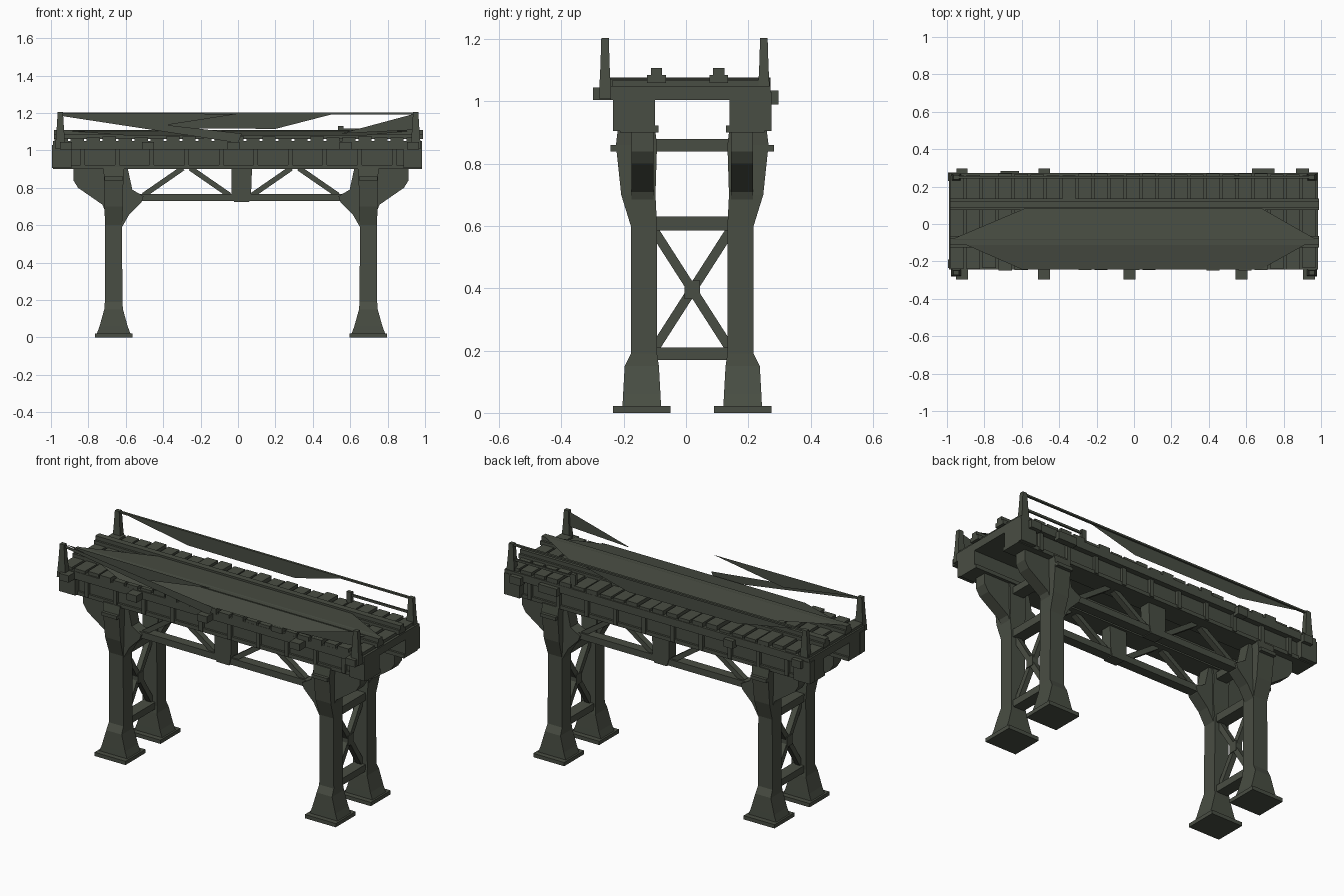
import bpy, bmesh, math, random
from mathutils import Vector

if "Cube" in bpy.data.objects:
    bpy.data.objects.remove(bpy.data.objects["Cube"])

random.seed(4)
mat = bpy.data.materials.new("weathered olive steel")
mat.diffuse_color = (0.066, 0.075, 0.056, 1)
mat.use_nodes = True
mat.node_tree.nodes["Principled BSDF"].inputs["Base Color"].default_value = mat.diffuse_color
YC = 0.02                      # centre line between the two girders
LEGX = (-0.665, 0.697)


def finish(name, bm, fix=True):
    if fix:
        bmesh.ops.recalc_face_normals(bm, faces=bm.faces)
    me = bpy.data.meshes.new(name)
    bm.to_mesh(me)
    bm.free()
    me.materials.append(mat)
    ob = bpy.data.objects.new(name, me)
    bpy.context.collection.objects.link(ob)
    return ob


def loft(bm, rings):
    """Rings of (z, cx, hx, cy, hy) joined into a closed square tube."""
    prev = None
    for z, cx, hx, cy, hy in rings:
        cur = [bm.verts.new((cx + sx * hx, cy + sy * hy, z))
               for sx, sy in ((-1, -1), (1, -1), (1, 1), (-1, 1))]
        if prev:
            for i in range(4):
                j = (i + 1) % 4
                bm.faces.new((prev[i], prev[j], cur[j], cur[i]))
        else:
            bm.faces.new(cur[::-1])
        prev = cur
    bm.faces.new(prev)


def box(bm, x0, x1, y0, y1, z0, z1):
    c = ((x0 + x1) / 2, (x1 - x0) / 2, (y0 + y1) / 2, (y1 - y0) / 2)
    loft(bm, [(z0, *c), (z1, *c)])


def prism(bm, pts, y0, y1):
    """Extrude an (x, z) outline along y."""
    a = [bm.verts.new((x, y0, z)) for x, z in pts]
    b = [bm.verts.new((x, y1, z)) for x, z in pts]
    bm.faces.new(a)
    bm.faces.new(b[::-1])
    for i in range(len(pts)):
        j = (i + 1) % len(pts)
        bm.faces.new((a[j], a[i], b[i], b[j]))


def bar(bm, p, q, w, d):
    """Square bar from p to q; w is in the plane of the truss, d across it."""
    p, q = Vector(p), Vector(q)
    t = (q - p).normalized()
    across = Vector((0, 1, 0)) if abs(t.y) < 1e-4 else Vector((1, 0, 0))
    n = t.cross(across).normalized()
    ends = []
    for c in (p, q):
        ends.append([bm.verts.new(c + n * a * w / 2 + across * b * d / 2)
                     for a, b in ((-1, -1), (1, -1), (1, 1), (-1, 1))])
    bm.faces.new(ends[0][::-1])
    bm.faces.new(ends[1])
    for i in range(4):
        j = (i + 1) % 4
        bm.faces.new((ends[0][i], ends[0][j], ends[1][j], ends[1][i]))


# Four legs: base plate, flared foot, shaft and head with brackets
for cx, sx in zip(LEGX, (-1, 1)):
    for s, side in ((-1, "front"), (1, "back")):
        cy = YC + s * 0.155
        tag = side + ("_left" if sx < 0 else "_right")
        bm = bmesh.new()
        yb = cy + s * 0.007
        box(bm, cx - 0.1, cx + 0.1, yb - 0.092, yb + 0.092, 0, 0.022)
        loft(bm, [(0.02, cx, 0.09, yb, 0.062), (0.06, cx, 0.075, yb, 0.06),
                  (0.15, cx, 0.05, yb, 0.055), (0.19, cx, 0.047, cy, 0.042),
                  (0.60, cx, 0.045, cy, 0.042), (0.70, cx, 0.05, cy + s * 0.018, 0.055),
                  (0.86, cx, 0.052, cy + s * 0.024, 0.066), (0.91, cx, 0.055, cy + s * 0.024, 0.06)])
        finish("leg_" + tag, bm)
        bm = bmesh.new()
        prism(bm, [(cx + sx * a, z) for a, z in (
            (0.03, 0.64), (0.06, 0.71), (0.19, 0.80), (0.215, 0.84), (0.215, 0.905),
            (-0.075, 0.905), (-0.10, 0.79), (-0.16, 0.755), (-0.15, 0.725),
            (-0.085, 0.66), (-0.045, 0.59))], cy + s * 0.005 - 0.035, cy + s * 0.005 + 0.035)
        yo = sorted((cy + s * 0.08, cy + s * 0.108))
        box(bm, cx - 0.05, cx + 0.05, *yo, 0.84, 0.86)
        finish("head_bracket_" + tag, bm)
    # Cross beams and X brace between the pair of legs
    bm = bmesh.new()
    ya, yb = YC - 0.125, YC + 0.125
    for z0, z1 in ((0.17, 0.21), (0.585, 0.63), (0.84, 0.88)):
        box(bm, cx - 0.035, cx + 0.035, ya, yb, z0, z1)
    bar(bm, (cx, ya, 0.20), (cx, yb, 0.59), 0.03, 0.03)
    bar(bm, (cx, ya, 0.59), (cx, yb, 0.20), 0.03, 0.034)
    box(bm, cx - 0.02, cx + 0.02, YC - 0.025, YC + 0.025, 0.365, 0.425)
    finish("cross_brace_" + ("left" if sx < 0 else "right"), bm)

# Two long girders with stiffeners, and trusses below them
for s, side in ((-1, "front"), (1, "back")):
    bm = bmesh.new()
    cy = YC + s * 0.17
    box(bm, -0.99, 0.985, cy - 0.05, cy + 0.05, 0.905, 1.045)
    box(bm, -0.99, 0.985, cy - 0.062, cy + 0.062, 0.90, 0.922)
    yo = sorted((cy + s * 0.04, cy + s * 0.068))
    for i in range(10):
        x = -0.83 + i * 0.185
        box(bm, x - 0.012, x + 0.012, *yo, 0.905, 1.03)
    yo = sorted((cy + s * 0.04, cy + s * 0.085))
    for x0, x1 in ((-0.995, -0.89), (0.885, 0.985)):
        box(bm, x0, x1, *yo, 0.905, 1.03)
    finish("girder_" + side, bm)
    bm = bmesh.new()
    ty = YC + s * 0.155
    box(bm, -0.58, 0.61, ty - 0.028, ty + 0.028, 0.73, 0.768)
    for m in (-1, 1):
        bar(bm, (0.015 + m * 0.31, ty, 0.905), (0.015 + m * 0.52, ty, 0.76), 0.028, 0.035)
        bar(bm, (0.015 + m * 0.27, ty, 0.905), (0.015 + m * 0.06, ty, 0.76), 0.028, 0.035)
    prism(bm, [(-0.035, 0.905), (-0.035, 0.77), (-0.02, 0.725), (0.06, 0.725),
               (0.07, 0.77), (0.075, 0.905)], ty - 0.033, ty + 0.033)
    finish("truss_" + side, bm)

# Deck slab and sleepers
bm = bmesh.new()
box(bm, -0.99, 0.985, YC - 0.262, YC + 0.252, 1.005, 1.05)
finish("deck", bm)
bm = bmesh.new()
for i in range(23):
    x = -0.945 + i * 0.0855
    e = random.uniform(-0.012, 0.004)
    box(bm, x - 0.035, x + 0.035, -0.245 - e, 0.268 + e, 1.045, 1.07 + random.uniform(-0.006, 0.008))
finish("sleepers", bm)

# Rails
bm = bmesh.new()
for y in (-0.095, 0.105):
    box(bm, -0.985, 0.99, y - 0.03, y + 0.03, 1.06, 1.085)
    box(bm, -0.985, 0.99, y - 0.018, y + 0.018, 1.08, 1.108)
finish("rails", bm)

# Tapered cover sheet over the track
bm = bmesh.new()
a, b = [bm.verts.new((x, -0.08, 1.109)) for x in (-0.97, 0.97)]
lo = [bm.verts.new((x, -0.242, 1.08)) for x in (-0.6, 0.68)]
hi = [bm.verts.new((x, 0.085, 1.098)) for x in (-0.58, 0.68)]
bm.faces.new((a, lo[0], lo[1], b))
bm.faces.new((a, b, hi[1], hi[0]))
finish("track_cover", bm, False)

# Side brackets on the deck edge
bm = bmesh.new()
for x in (-0.92, -0.48, -0.025, 0.575, 0.935):
    box(bm, x - 0.032, x + 0.032, -0.298, -0.235, 1.005, 1.045)
for x, h in ((-0.92, 0.03), (-0.48, 0.03), (0.69, 0.06), (0.9, 0.035)):
    box(bm, x - h, x + h, 0.26, 0.297, 0.99, 1.035)
finish("deck_brackets", bm)

# Railing posts and the back top rail
bm = bmesh.new()
for x in (-0.95, 0.95):
    for y in (-0.26, 0.25):
        loft(bm, [(1.01, x, 0.028, y, 0.02), (1.11, x, 0.02, y, 0.015), (1.204, x, 0.014, y, 0.012)])
box(bm, 0.535, 0.565, 0.24, 0.26, 1.04, 1.13)
box(bm, -0.95, 0.95, 0.243, 0.257, 1.192, 1.202)
box(bm, 0.55, 0.95, 0.245, 0.255, 1.105, 1.118)
finish("railing_posts", bm)

# Bent railing sheets
bm = bmesh.new()


def sheet(y, pts):
    bm.faces.new([bm.verts.new((x, y, z)) for x, z in pts])


sheet(0.247, [(-0.94, 1.2), (-0.5, 1.12), (0.2, 1.115), (0.53, 1.2)])
sheet(-0.262, [(-0.95, 1.2), (-0.95, 1.185), (0.0, 1.04), (0.02, 1.09)])
sheet(-0.255, [(0.0, 1.195), (-0.45, 1.125), (-0.94, 1.2)])
sheet(-0.262, [(0.55, 1.09), (0.95, 1.11), (0.96, 1.2)])
sheet(-0.258, [(0.96, 1.2), (0.95, 1.11), (0.55, 1.09)])
finish("railing_sheets", bm, False)
